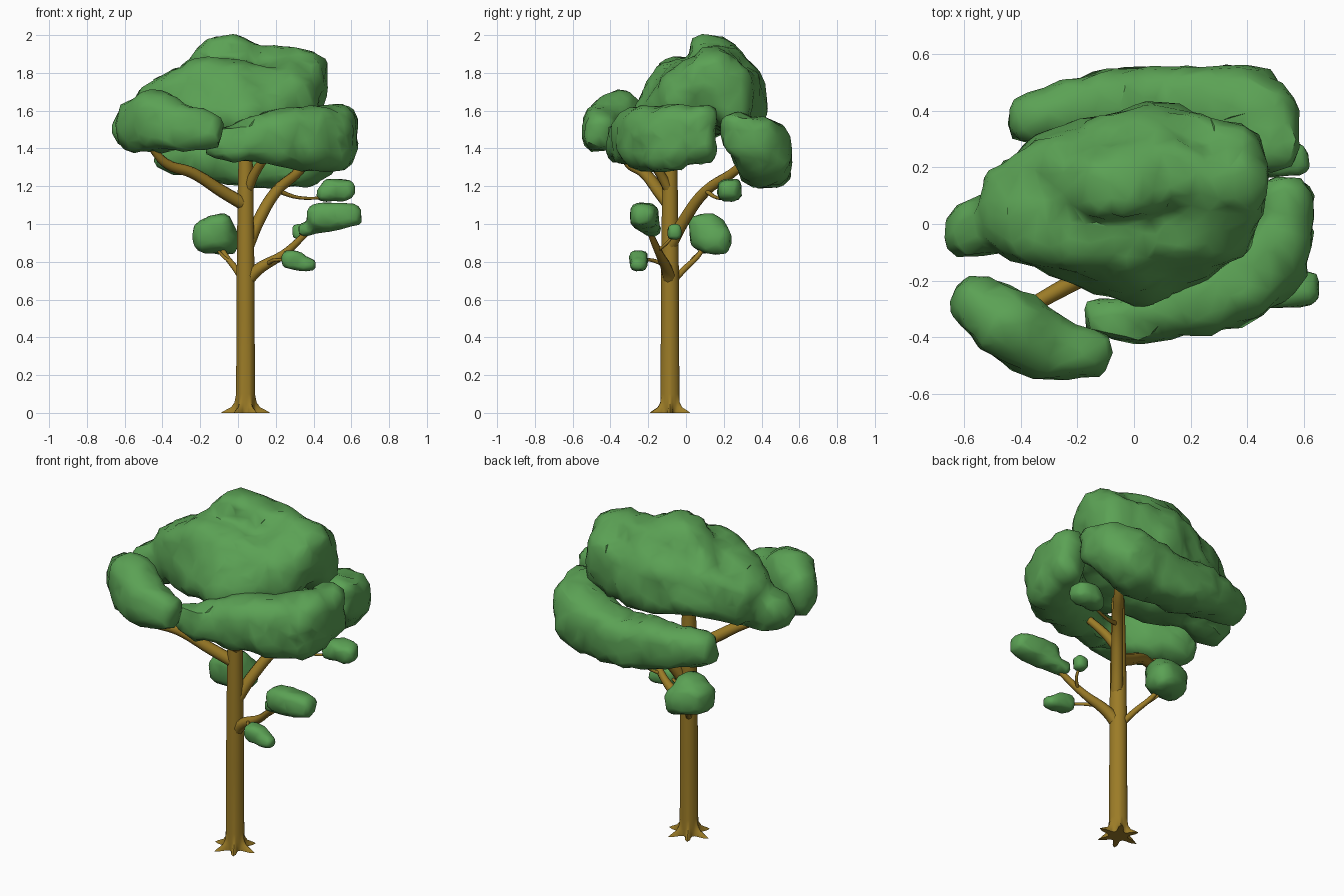
import bpy, bmesh, math

if "Cube" in bpy.data.objects:
    bpy.data.objects.remove(bpy.data.objects["Cube"])


def material(name, rgb):
    m = bpy.data.materials.new(name)
    m.diffuse_color = (*rgb, 1)
    m.use_nodes = True
    m.node_tree.nodes["Principled BSDF"].inputs["Base Color"].default_value = m.diffuse_color
    return m


LEAF = material("leaf_green", (0.105, 0.36, 0.09))
BARK = material("bark_brown", (0.33, 0.20, 0.02))
lumps = bpy.data.textures.new("leaf_lumps", 'CLOUDS')
lumps.noise_scale = 0.11


def select(ob):
    bpy.ops.object.select_all(action='DESELECT')
    ob.select_set(True)
    bpy.context.view_layer.objects.active = ob


def finish(name, bm, mat, angle=40):
    me = bpy.data.meshes.new(name)
    bm.to_mesh(me)
    bm.free()
    ob = bpy.data.objects.new(name, me)
    bpy.context.collection.objects.link(ob)
    me.materials.append(mat)
    select(ob)
    bpy.ops.object.shade_smooth_by_angle(angle=math.radians(angle))
    return ob


def add_hull(bm, blobs):
    """Convex hull round boxy ellipsoids (x, y, z, rx, ry, rz)."""
    tmp = bmesh.new()
    for x, y, z, rx, ry, rz in blobs:
        for v in bmesh.ops.create_icosphere(tmp, subdivisions=3, radius=1)['verts']:
            n = sum(abs(c) ** 3 for c in v.co) ** (1 / 3)
            c = v.co / n
            v.co = (x + c.x * rx, y + c.y * ry, z + c.z * rz)
    bmesh.ops.delete(tmp, geom=tmp.faces[:] + tmp.edges[:], context='EDGES_FACES')
    res = bmesh.ops.convex_hull(tmp, input=tmp.verts[:])
    loose = {v for v in res['geom_interior'] + res['geom_unused']
             if isinstance(v, bmesh.types.BMVert)}
    bmesh.ops.delete(tmp, geom=list(loose), context='VERTS')
    me = bpy.data.meshes.new("tmp")
    tmp.to_mesh(me)
    tmp.free()
    bm.from_mesh(me)
    bpy.data.meshes.remove(me)


def foliage(name, groups, voxel=0.02, strength=0.05):
    """Fuse several hulls into one lumpy, lightly faceted cloud."""
    bm = bmesh.new()
    for g in groups:
        add_hull(bm, g)
    ob = finish(name, bm, LEAF)
    rm = ob.modifiers.new("fuse", 'REMESH')
    rm.mode, rm.voxel_size, rm.use_smooth_shade = 'VOXEL', voxel, True
    sm = ob.modifiers.new("soften", 'SMOOTH')
    sm.factor, sm.iterations = 0.5, 3
    dp = ob.modifiers.new("lumps", 'DISPLACE')
    dp.texture, dp.texture_coords = lumps, 'GLOBAL'
    dp.strength, dp.mid_level = strength, 0.45
    ob.modifiers.new("facets", 'DECIMATE').ratio = 0.1
    select(ob)
    bpy.ops.object.convert(target='MESH')
    bpy.ops.object.shade_smooth_by_angle(angle=math.radians(45))
    return ob


def crescent(name, path):
    """Cloud along a path of (x, y, z, horizontal radius, vertical radius)."""
    blobs = [(x, y, z, r, r, h) for x, y, z, r, h in path]
    return foliage(name, list(zip(blobs, blobs[1:])))


def branch(name, pts):
    """Tapered smooth tube through points (x, y, z, radius)."""
    cu = bpy.data.curves.new(name, 'CURVE')
    cu.dimensions = '3D'
    cu.bevel_depth, cu.bevel_resolution, cu.resolution_u = 1, 2, 5
    cu.use_fill_caps = True
    sp = cu.splines.new('BEZIER')
    sp.bezier_points.add(len(pts) - 1)
    for bp, (x, y, z, r) in zip(sp.bezier_points, pts):
        bp.co, bp.radius = (x, y, z), r
        bp.handle_left_type = bp.handle_right_type = 'AUTO'
    ob = bpy.data.objects.new(name, cu)
    bpy.context.collection.objects.link(ob)
    cu.materials.append(BARK)
    select(ob)
    bpy.ops.object.convert(target='MESH')
    bpy.ops.object.shade_smooth_by_angle(angle=math.radians(50))


# trunk: stacked rings, star-shaped root flare at the ground
bm = bmesh.new()
N, ROOTS = 48, 6
rings = []
for z, r, flare in [(0, .052, .08), (.012, .052, .06), (.03, .052, .025),
                    (.055, .051, .008), (.1, .05, 0), (.5, .048, 0),
                    (.75, .047, 0), (1.15, .042, 0), (1.45, .035, 0), (1.7, .02, 0)]:
    ring = []
    for i in range(N):
        a = math.tau * i / N
        k = ((1 + math.cos(ROOTS * a)) / 2) ** 2.5
        rad = r + flare * k * (0.9 + 0.1 * math.sin(2 * a + 1))
        ring.append(bm.verts.new((.04 + rad * math.cos(a), -.085 + rad * math.sin(a), z)))
    rings.append(ring)
for lo, hi in zip(rings, rings[1:]):
    for i in range(N):
        j = (i + 1) % N
        bm.faces.new((lo[i], lo[j], hi[j], hi[i]))
bm.faces.new(rings[0][::-1])
bm.faces.new(rings[-1])
finish("trunk", bm, BARK, 50)

# main limbs and twigs
branch("limb_front_left", [(.04, -.085, 1.1, .036), (-.08, -.14, 1.17, .034),
                           (-.24, -.22, 1.27, .03), (-.38, -.30, 1.32, .026), (-.47, -.36, 1.42, .02)])
branch("limb_back", [(.05, -.085, .88, .034), (.11, -.01, 1.02, .032),
                     (.2, .1, 1.17, .03), (.33, .27, 1.29, .026), (.38, .35, 1.38, .018)])
branch("limb_front_right", [(.05, -.09, 1.18, .028), (.09, -.14, 1.27, .025), (.18, -.23, 1.4, .02)])
branch("limb_low_right", [(.04, -.085, .69, .036), (.1, -.1, .755, .032),
                          (.24, -.14, .84, .022), (.34, -.18, .93, .017), (.43, -.21, 1.02, .012)])
branch("limb_low_left", [(.04, -.085, .68, .02), (-.01, -.01, .76, .017),
                         (-.07, .07, .84, .014), (-.11, .11, .92, .01)])
branch("twig_back", [(.2, .1, 1.18, .014), (.32, .16, 1.14, .009), (.48, .22, 1.14, .006)])
branch("twig_front", [(.15, -.11, .785, .013), (.2, -.19, .81, .009), (.3, -.25, .80, .006)])
branch("twig_small", [(.27, -.15, .86, .01), (.32, -.1, .9, .008), (.325, -.06, .95, .006)])
branch("twig_left", [(-.03, .02, .79, .01), (-.08, .05, .83, .008), (-.13, .16, .9, .006)])

# crown: overlapping hulls between neighbouring lumps
top = (-.05, .13, 1.86, .14, .12, .14)
top_back = (.04, .2, 1.82, .15, .11, .12)
step = (-.13, .14, 1.76, .17, .13, .13)
right = (.26, .15, 1.78, .21, .11, .15)
right_front = (.25, -.01, 1.66, .16, .14, .14)
right_back = (.31, .24, 1.67, .14, .11, .17)
bulge = (-.12, -.03, 1.70, .24, .15, .17)
left = (-.39, .05, 1.60, .145, .17, .15)
far_left = (-.56, -.02, 1.51, .10, .09, .11)
tip = (.03, -.17, 1.56, .09, .11, .10)
back = (.06, .29, 1.65, .12, .13, .17)
back_left = (-.22, .20, 1.63, .18, .12, .15)
foliage("crown_main", [
    (top, step), (step, bulge), (top_back, right), (right, right_front), (right, right_back),
    (bulge, left), (far_left, (-.45, 0, 1.54, .1, .11, .12)), (bulge, tip),
    (tip, right_front), (tip, left), (back, right_back, (.15, .2, 1.7, .1, .1, .1)),
    (back, back_left, step), (back_left, left), (top_back, back), (top, top_back),
    (bulge, back_left), (bulge, right_front)], strength=.05)

# curved clouds round the crown
crescent("cloud_back", [(-.36, .37, 1.38, .085, .09), (-.1, .42, 1.36, .12, .13),
                        (.15, .43, 1.33, .125, .14), (.36, .41, 1.37, .145, .16),
                        (.46, .36, 1.44, .12, .125), (.48, .28, 1.48, .10, .10)])
crescent("cloud_front_right", [(-.12, -.33, 1.43, .06, .07), (.03, -.34, 1.43, .085, .10),
                               (.2, -.28, 1.46, .11, .14), (.37, -.2, 1.45, .14, .17),
                               (.5, -.1, 1.45, .12, .17), (.54, .08, 1.48, .09, .15)])
crescent("cloud_front_left", [(-.55, -.28, 1.52, .085, .13), (-.45, -.35, 1.54, .115, .16),
                              (-.3, -.44, 1.51, .105, .12), (-.16, -.46, 1.49, .08, .09)])

# small low tufts
foliage("tuft_back_right", [[(.53, .23, 1.18, .09, .06, .06)], [(.47, .22, 1.16, .05, .05, .04)]], .011, .03)
foliage("tuft_right", [[(.48, -.22, 1.04, .12, .075, .07), (.59, -.23, 1.045, .065, .06, .055)],
                       [(.5, -.22, 1.02, .06, .05, .05), (.36, -.18, .97, .04, .05, .035)]], .013, .03)
foliage("tuft_front", [[(.29, -.25, .805, .06, .05, .05), (.36, -.25, .785, .045, .035, .028)]], .009, .03)
foliage("tuft_small", [[(.325, -.06, .96, .041, .038, .042)]], .009, .02)
foliage("tuft_left", [[(-.13, .12, .94, .11, .10, .09), (-.07, .15, .91, .07, .09, .07)],
                      [(-.11, .10, .99, .08, .08, .06)]], .016, .03)
